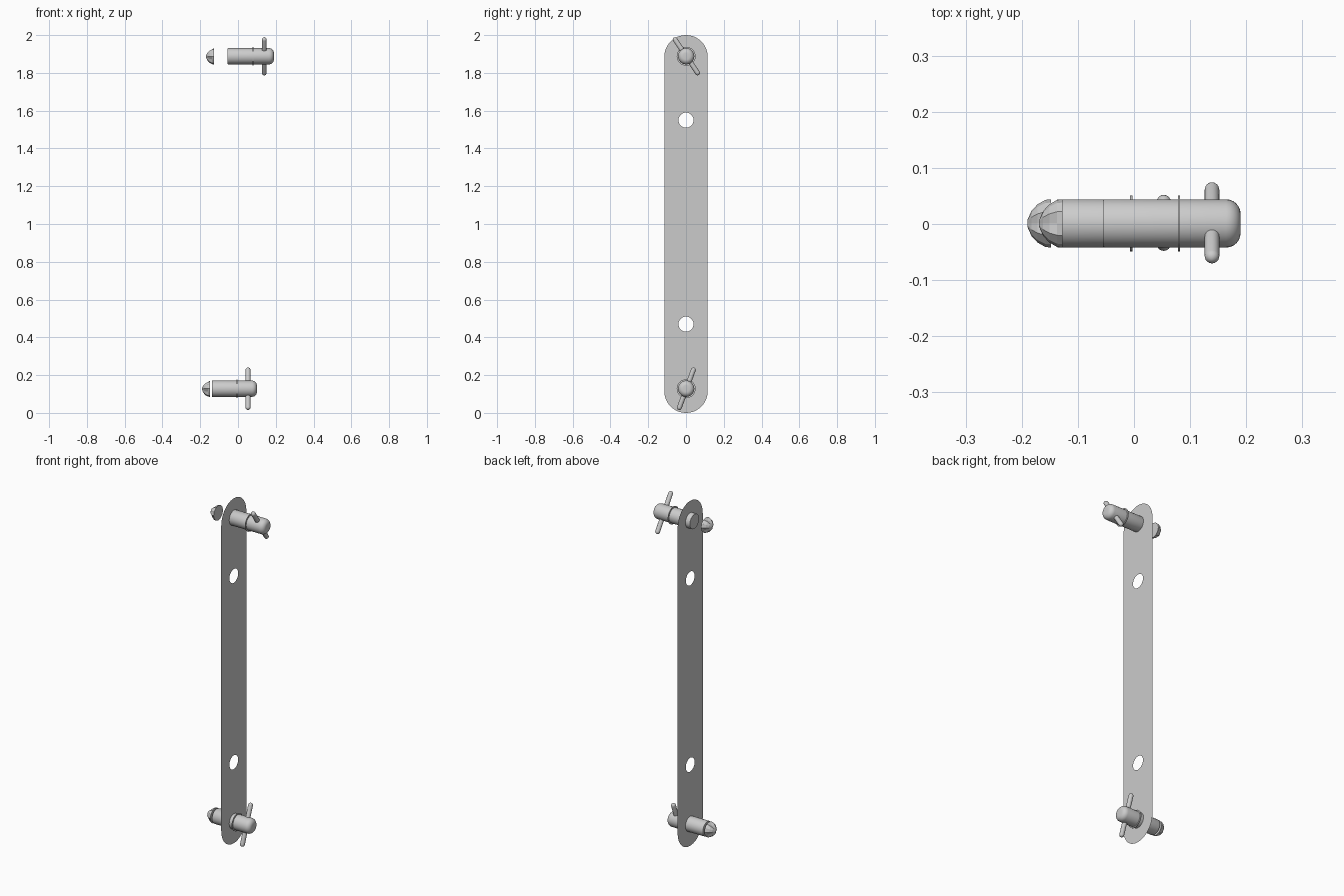
import bpy, bmesh, math
from mathutils import Vector

if "Cube" in bpy.data.objects:
    bpy.data.objects.remove(bpy.data.objects["Cube"])

PLATE_X = -0.027


def finish(name, bm, smooth=True, recalc=True):
    if recalc:
        bmesh.ops.recalc_face_normals(bm, faces=bm.faces)
    mesh = bpy.data.meshes.new(name)
    bm.to_mesh(mesh)
    bm.free()
    obj = bpy.data.objects.new(name, mesh)
    bpy.context.collection.objects.link(obj)
    if smooth:
        bpy.ops.object.select_all(action='DESELECT')
        obj.select_set(True)
        bpy.context.view_layer.objects.active = obj
        bpy.ops.object.shade_smooth_by_angle(angle=math.radians(35))
    return obj


def lathe(name, profile, origin, axis, sides=32, shape=None, smooth=True):
    """Loft rings of (distance along axis, radius); both ends are closed."""
    bm = bmesh.new()
    axis = Vector(axis).normalized()
    rot = Vector((0, 0, 1)).rotation_difference(axis)
    rings = []
    for d, r in profile:
        ring = []
        for k in range(sides):
            a = 2 * math.pi * k / sides
            f = shape(k, d) if shape else 1
            p = Vector((r * f * math.cos(a), r * f * math.sin(a), d))
            ring.append(bm.verts.new(Vector(origin) + rot @ p))
        rings.append(ring)
    for lo, hi in zip(rings, rings[1:]):
        for k in range(sides):
            n = (k + 1) % sides
            bm.faces.new((lo[k], lo[n], hi[n], hi[k]))
    bm.faces.new(rings[0][::-1])
    bm.faces.new(rings[-1])
    return finish(name, bm, smooth)


def plate():
    # Thin stadium sheet with four holes
    bm = bmesh.new()

    def loop(points):
        vs = [bm.verts.new((PLATE_X, y, z)) for y, z in points]
        for a, b in zip(vs, vs[1:] + vs[:1]):
            bm.edges.new((a, b))

    R, n = 0.115, 24
    outline = []
    for cz, start in ((2 - R, 0), (R, math.pi)):
        for k in range(n + 1):
            a = start + math.pi * k / n
            outline.append((R * math.cos(a), cz + R * math.sin(a)))
    loop(outline)
    for cz in (0.13, 0.47, 1.55, 1.89):
        loop([(0.04 * math.cos(2 * math.pi * k / 32),
               cz + 0.04 * math.sin(2 * math.pi * k / 32)) for k in range(32)])
    bmesh.ops.triangle_fill(bm, edges=bm.edges[:], use_beauty=True,
                            normal=(1, 0, 0))
    for f in bm.faces:
        if f.normal.x < 0:
            f.normal_flip()
    finish("link_plate", bm, smooth=False, recalc=False)


def pin(tag, z, back, front, washer_x, bar_x, tilt, cap_x):
    # Shaft with a rounded head
    r, e = 0.043, 0.026
    head = [(front - e + e * math.sin(t), r - e + e * math.cos(t))
            for t in (math.pi / 2 * i / 6 for i in range(7))]
    lathe(tag + "_pin", [(back, r - 0.001), (back + 0.003, r)] + head,
          (0, 0.001, z), (1, 0, 0))
    # Thin collar
    lathe(tag + "_washer", [(-0.002, 0.05), (0.002, 0.05)],
          (washer_x, 0.001, z), (1, 0, 0))
    # Handle bar with round ends
    h, br = 0.106, 0.013
    arc = [math.pi / 2 * i / 5 for i in range(5)]
    top = [(h + br * math.sin(t), br * math.cos(t)) for t in arc]
    top.append((h + br, 0.001))
    bottom = [(-d, q) for d, q in reversed(top)]
    t = math.radians(tilt)
    lathe(tag + "_handle", bottom + top, (bar_x, 0.002, z),
          (0, math.sin(t), math.cos(t)), sides=16)
    # Faceted, notched end cap
    lathe(tag + "_end_cap", [(0, 0.043), (0.010, 0.042), (0.024, 0.034),
                             (0.035, 0.022), (0.042, 0.006)],
          (cap_x, 0.001, z), (-1, 0, 0), sides=12, smooth=False,
          shape=lambda k, d: 0.78 if k % 4 == 0 and d > 0.005 else 1)


plate()
pin("upper", 1.888, -0.055, 0.19, 0.08, 0.139, -34, -0.127)
pin("lower", 0.128, -0.138, 0.10, -0.005, 0.053, 20.4, -0.148)
